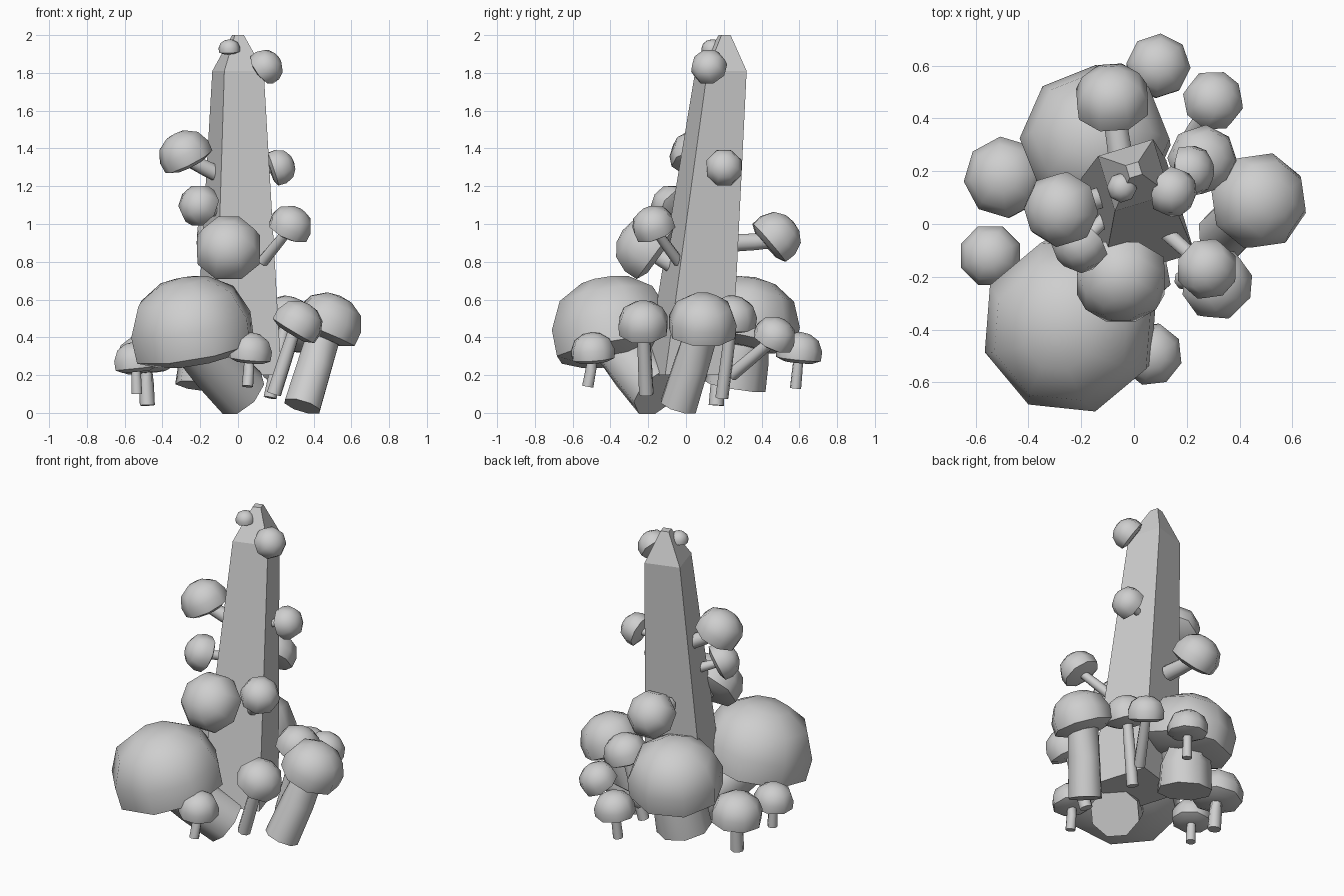
import bpy, bmesh, math
from mathutils import Vector, Matrix

cube = bpy.data.objects.get("Cube")
if cube:
    bpy.data.objects.remove(cube, do_unlink=True)

stone = bpy.data.materials.new("plain grey")
stone.use_nodes = True
GREY = (0.62, 0.62, 0.62, 1)
stone.diffuse_color = GREY
stone.node_tree.nodes["Principled BSDF"].inputs["Base Color"].default_value = GREY

SIDES = 8
# Cap outline as (radius, height) in units of the cap radius, from the underside up
CAP = [(0.62, -0.15), (0.98, 0), (1, 0.42), (0.8, 0.87), (0.4, 1.12)]
CAP_TIP = 1.18


def finish(name, bm, smooth=True):
    bmesh.ops.recalc_face_normals(bm, faces=bm.faces)
    mesh = bpy.data.meshes.new(name)
    bm.to_mesh(mesh)
    bm.free()
    mesh.materials.append(stone)
    obj = bpy.data.objects.new(name, mesh)
    bpy.context.collection.objects.link(obj)
    if smooth:
        bpy.ops.object.select_all(action="DESELECT")
        obj.select_set(True)
        bpy.context.view_layer.objects.active = obj
        bpy.ops.object.shade_smooth_by_angle(angle=math.radians(60))


def skin(bm, rings):
    """Join rings of equal length with quads."""
    for low, high in zip(rings, rings[1:]):
        for i in range(len(low)):
            j = (i + 1) % len(low)
            bm.faces.new((low[i], low[j], high[j], high[i]))


def ring(bm, radius, frame, height=0):
    angles = [math.tau * (i + 0.5) / SIDES for i in range(SIDES)]
    return [bm.verts.new(frame @ Vector((radius * math.cos(a), radius * math.sin(a), height)))
            for a in angles]


def frame_at(point, axis):
    return Matrix.Translation(point) @ Vector(axis).to_track_quat("Z", "Y").to_matrix().to_4x4()


def mushroom(name, foot, cap, lean, radius, stem):
    """Stem from foot to cap centre, and a faceted dome along the lean direction."""
    frame = frame_at(Vector(cap), lean)
    bm = bmesh.new()
    rings = [ring(bm, r * radius, frame, h * radius) for r, h in CAP]
    skin(bm, rings)
    bm.faces.new(rings[0])
    tip = bm.verts.new(frame @ Vector((0, 0, CAP_TIP * radius)))
    top = rings[-1]
    for i in range(SIDES):
        bm.faces.new((top[i], top[(i + 1) % SIDES], tip))
    finish(name + "_cap", bm)

    # Stem bends a little from its foot into the cap
    start, end = Vector(foot), Vector(cap)
    up = Vector(lean).normalized()
    end += up * radius * 0.1
    along = (end - start).normalized()
    middle = start.lerp(end, 0.55)
    bm = bmesh.new()
    rings = [ring(bm, stem, frame_at(start, along)),
             ring(bm, stem * 0.95, frame_at(middle, along)),
             ring(bm, stem * 0.85, frame_at(end, along + up))]
    skin(bm, rings)
    bm.faces.new(rings[0])
    bm.faces.new(rings[-1])
    finish(name + "_stem", bm)


# Leaning four-sided obelisk with a blunt pointed top
bm = bmesh.new()
turn = math.radians(17)
levels = [(0.2, 0.012, 0.184), (1.81, 0.185, 0.109), (2.0, 0.205, 0.025)]
rings = []
for z, y, half in levels:
    corners = [(-half, -half), (half, -half), (half, half), (-half, half)]
    rings.append([bm.verts.new((a * math.cos(turn) - b * math.sin(turn),
                                y + a * math.sin(turn) + b * math.cos(turn), z))
                  for a, b in corners])
skin(bm, rings)
bm.faces.new(rings[0])
bm.faces.new(rings[-1])
finish("obelisk", bm, smooth=False)

# Large mushrooms around the base
mushroom("front_giant", (0.02, -0.15, 0.105), (-0.225, -0.37, 0.33), (-0.18, -0.15, 1), 0.337, 0.15)
mushroom("back_giant", (-0.17, 0.26, 0.14), (-0.14, 0.3, 0.39), (-0.08, 0.2, 1), 0.285, 0.165)
mushroom("left_large", (0.34, -0.04, 0.035), (0.455, 0.085, 0.42), (0.42, 0.06, 1), 0.185, 0.104)

# Small mushrooms on the ground
mushroom("front_small", (0.05, -0.52, 0.14), (0.06, -0.49, 0.285), (0.1, -0.08, 1), 0.12, 0.03)
mushroom("back_small", (0.08, 0.58, 0.13), (0.09, 0.595, 0.285), (0.05, 0.1, 1), 0.122, 0.03)
mushroom("right_small", (-0.535, -0.12, 0.1), (-0.54, -0.12, 0.235), (-0.1, 0, 1), 0.12, 0.03)
mushroom("right_medium", (-0.48, 0.16, 0.04), (-0.485, 0.175, 0.235), (-0.1, 0.03, 1), 0.155, 0.04)
mushroom("left_tall", (0.19, -0.21, 0.1), (0.295, -0.225, 0.435), (0.6, -0.05, 1), 0.138, 0.04)
mushroom("left_thin", (0.17, 0.19, 0.08), (0.25, 0.24, 0.465), (0.3, 0.1, 1), 0.132, 0.035)
mushroom("back_left_bent", (0.16, 0.24, 0.2), (0.29, 0.455, 0.375), (0.4, 0.5, 1), 0.115, 0.035)

# Mushrooms growing from the obelisk, from low to high
mushroom("front_climbing", (-0.03, 0, 0.75), (-0.05, -0.165, 0.84), (0, -0.75, 0.55), 0.18, 0.055)
mushroom("left_climbing", (0.13, -0.04, 0.8), (0.265, -0.16, 0.96), (0.45, -0.4, 1), 0.117, 0.03)
mushroom("back_climbing", (-0.05, 0.25, 0.9), (-0.08, 0.44, 0.9), (-0.05, 0.75, 0.65), 0.145, 0.05)
mushroom("right_climbing", (-0.06, 0.07, 1.05), (-0.185, -0.055, 1.085), (-0.6, -0.6, 0.4), 0.112, 0.03)
mushroom("right_upper", (-0.06, 0.12, 1.24), (-0.26, 0.06, 1.33), (-0.4, -0.12, 0.8), 0.142, 0.045)
mushroom("left_upper", (0.1, 0.17, 1.28), (0.185, 0.2, 1.29), (0.9, 0.05, 0.3), 0.1, 0.025)
mushroom("left_top", (0.06, 0.16, 1.78), (0.125, 0.13, 1.815), (0.6, -0.25, 0.45), 0.096, 0.02)
mushroom("tip_tiny", (-0.02, 0.19, 1.88), (-0.045, 0.14, 1.91), (-0.05, -0.1, 1), 0.057, 0.015)
